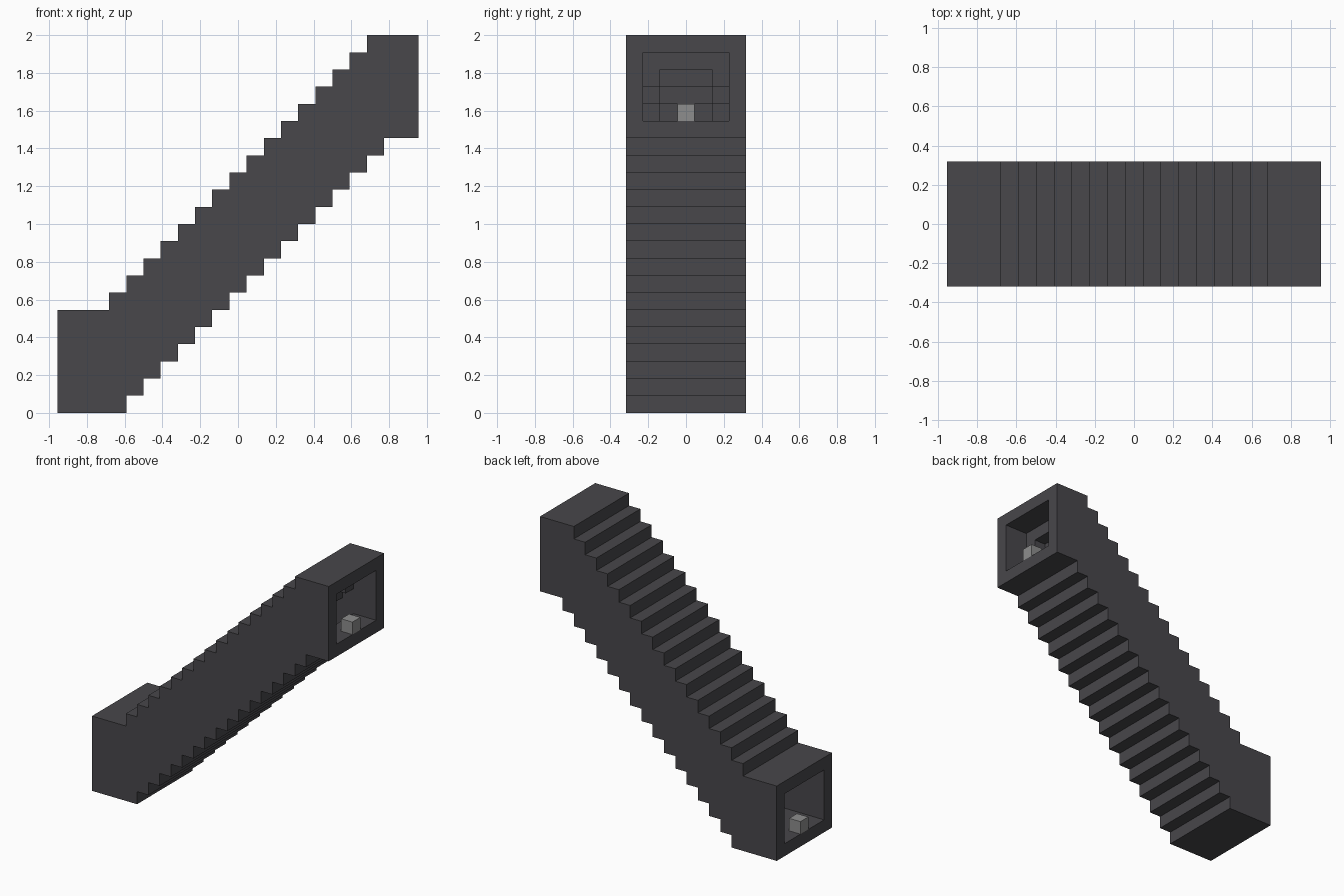
import bpy
import bmesh

cube = bpy.data.objects.get("Cube")
if cube:
    bpy.data.objects.remove(cube, do_unlink=True)

U = 2 / 22          # one block
COLS = 21           # blocks along the length


def material(name, colour):
    mat = bpy.data.materials.new(name)
    mat.use_nodes = True
    mat.diffuse_color = (*colour, 1)
    bsdf = next(n for n in mat.node_tree.nodes if n.type == 'BSDF_PRINCIPLED')
    bsdf.inputs["Base Color"].default_value = (*colour, 1)
    return mat


stone = material("dark stone", (0.065, 0.063, 0.070))
lamp = material("light grey", (0.27, 0.27, 0.27))


def clamp(value, low, high):
    return max(low, min(high, value))


# Stepped heights, in blocks, for each column along the length
def outer_top(i):
    return clamp(i + 4, 6, 22)


def outer_bottom(i):
    return clamp(i - 3, 0, 16)


def ceiling(i):
    return clamp(i + 2, 5, 21)


def floor(i):
    return clamp(i - 2, 1, 17)


def stepped_prism(name, low, high, cols, y0, y1, mat):
    """Extrude a stepped side profile from y0 to y1, all in blocks."""
    path = [(i + d, low(i)) for i in cols for d in (0, 1)]
    path += [(i + d, high(i)) for i in reversed(cols) for d in (1, 0)]
    # Drop repeated points and points along straight runs
    n = len(path)
    path = [p for k, p in enumerate(path)
            if not any(path[k - 1][a] == p[a] == path[(k + 1) % n][a] for a in (0, 1))]
    bm = bmesh.new()
    face = bm.faces.new([bm.verts.new(((x - COLS / 2) * U, y0 * U, z * U)) for x, z in path])
    grown = bmesh.ops.extrude_face_region(bm, geom=[face])
    moved = [v for v in grown["geom"] if isinstance(v, bmesh.types.BMVert)]
    bmesh.ops.translate(bm, verts=moved, vec=(0, (y1 - y0) * U, 0))
    bmesh.ops.recalc_face_normals(bm, faces=bm.faces)
    mesh = bpy.data.meshes.new(name)
    bm.to_mesh(mesh)
    bm.free()
    mesh.materials.append(mat)
    obj = bpy.data.objects.new(name, mesh)
    bpy.context.collection.objects.link(obj)
    return obj


# Stair passage shell, hollowed right through
shell = stepped_prism("passage_shell", outer_bottom, outer_top, range(COLS), -3.5, 3.5, stone)
cutter = stepped_prism("tunnel_cutter", floor, ceiling, range(-1, COLS + 1), -2.5, 2.5, stone)
cutter.hide_render = True
cut = shell.modifiers.new("tunnel", 'BOOLEAN')
cut.operation = 'DIFFERENCE'
cut.solver = 'EXACT'
cut.object = cutter
bpy.context.view_layer.objects.active = shell
bpy.ops.object.modifier_apply(modifier=cut.name)
bpy.data.objects.remove(cutter, do_unlink=True)

# Stepped trims under the ceiling, along both walls
for side, y in (("right", -2.5), ("left", 1.5)):
    stepped_prism(f"ceiling_trim_{side}", lambda i: ceiling(i) - 1, ceiling,
                  range(4, 19), y, y + 1, stone)

# Lamp block on the floor of each doorway
for name, col in (("lower_lamp", 0), ("upper_lamp", COLS - 1)):
    stepped_prism(name, floor, lambda i: floor(i) + 1, range(col, col + 1), -0.5, 0.5, lamp)
